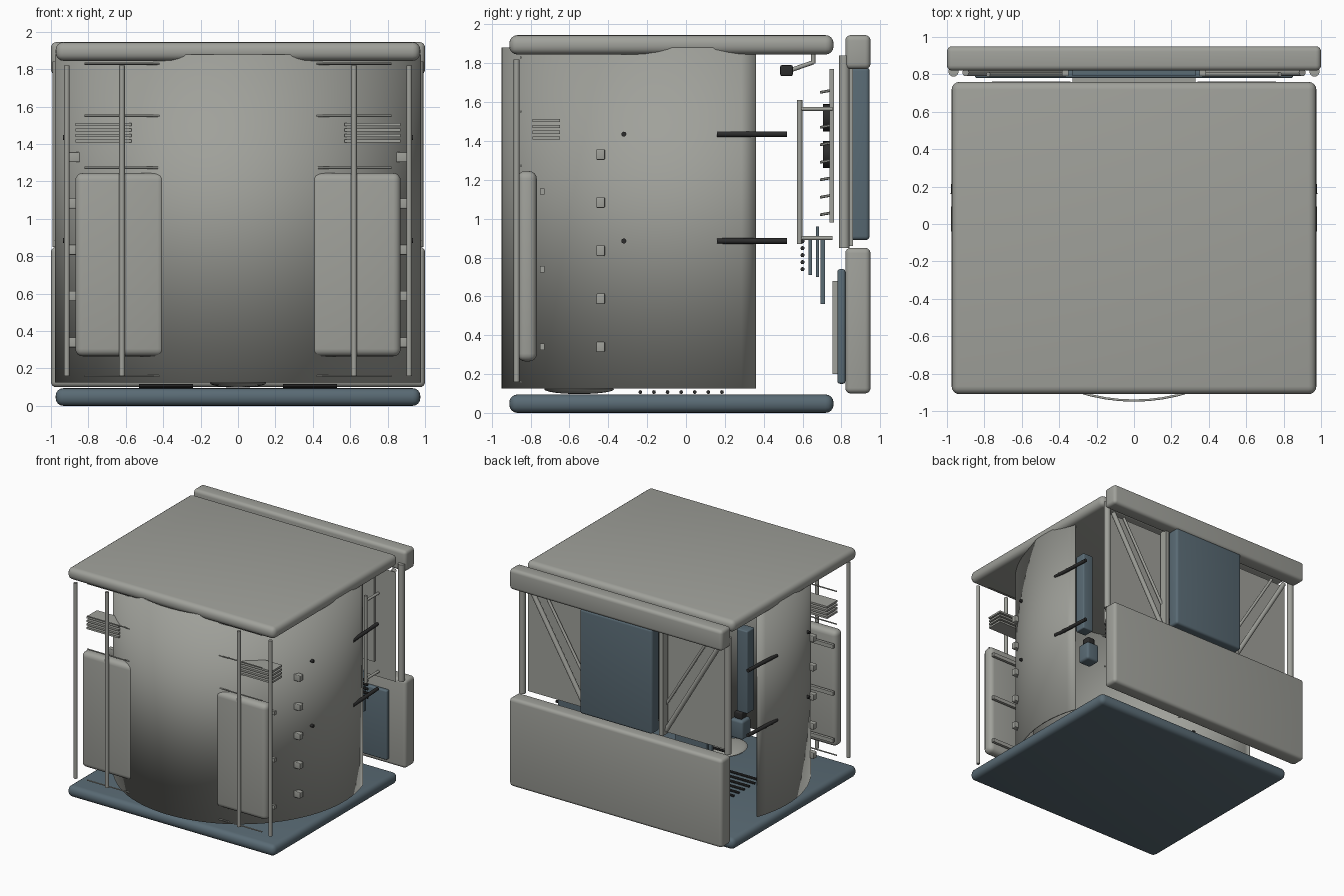
import bpy, bmesh, math
from mathutils import Vector

cube = bpy.data.objects.get("Cube")
if cube:
    bpy.data.objects.remove(cube, do_unlink=True)


def material(name, rgb):
    m = bpy.data.materials.new(name)
    m.use_nodes = True
    m.diffuse_color = (*rgb, 1)
    m.node_tree.nodes["Principled BSDF"].inputs["Base Color"].default_value = (*rgb, 1)
    return m


GREY = material("warm grey", (0.35, 0.355, 0.325))
SLATE = material("slate blue", (0.1, 0.145, 0.175))
BLACK = material("soft black", (0.025, 0.025, 0.025))


def finish(name, bm, mat, smooth=True):
    me = bpy.data.meshes.new(name)
    bm.to_mesh(me)
    bm.free()
    me.materials.append(mat)
    ob = bpy.data.objects.new(name, me)
    bpy.context.collection.objects.link(ob)
    if smooth:
        bpy.ops.object.select_all(action='DESELECT')
        ob.select_set(True)
        bpy.context.view_layer.objects.active = ob
        bpy.ops.object.shade_smooth_by_angle(angle=math.radians(35))
    return ob


def box(name, x, y, z, mat=GREY, bevel=0.0):
    """Box from (low, high) ranges, with optional rounded edges."""
    bm = bmesh.new()
    bmesh.ops.create_cube(bm, size=1)
    for v in bm.verts:
        v.co = [(r[0] + r[1]) / 2 + c * (r[1] - r[0]) for c, r in zip(v.co, (x, y, z))]
    if bevel:
        bmesh.ops.bevel(bm, geom=bm.edges[:], offset=bevel, segments=4,
                        profile=0.5, affect='EDGES')
    return finish(name, bm, mat, bool(bevel))


def tube(name, a, b, r, mat=GREY, sides=12):
    """Round bar between two points."""
    a, b = Vector(a), Vector(b)
    bm = bmesh.new()
    bmesh.ops.create_cone(bm, cap_ends=True, segments=sides, radius1=r, radius2=r,
                          depth=(b - a).length)
    turn = (b - a).to_track_quat('Z', 'Y').to_matrix()
    for v in bm.verts:
        v.co = turn @ v.co + (a + b) / 2
    return finish(name, bm, mat)


def span(side, lo, hi):
    return tuple(sorted((side * lo, side * hi)))


def shell_x(y):
    return math.sqrt(RADIUS ** 2 - (y - CENTRE_Y) ** 2)


# Floor and roof slabs
box("floor_slab", (-.975, .975), (-.91, .76), (0, .095), SLATE, .042)
box("roof_slab", (-.975, .975), (-.91, .76), (1.845, 1.945), GREY, .042)

# Curved front shell, open towards the back
RADIUS, CENTRE_Y = .98, .03
bm = bmesh.new()
start = math.asin((.36 - CENTRE_Y) / RADIUS)
sweep, steps = math.pi + 2 * start, 48
rows = []
for i in range(steps + 1):
    a = start - sweep * i / steps
    x, y = RADIUS * math.cos(a), CENTRE_Y + RADIUS * math.sin(a)
    rows.append([bm.verts.new((x, y, z)) for z in (.125, 1.88)])
for p, q in zip(rows, rows[1:]):
    bm.faces.new((p[0], p[1], q[1], q[0]))
bmesh.ops.recalc_face_normals(bm, faces=bm.faces[:])
bm.normal_update()
if sum(f.normal.dot(f.calc_center_median() - Vector((0, CENTRE_Y, 1))) for f in bm.faces) < 0:
    bmesh.ops.reverse_faces(bm, faces=bm.faces[:])
shell = finish("curved_shell", bm, GREY)
thick = shell.modifiers.new("thickness", 'SOLIDIFY')
thick.thickness = .012
thick.offset = -1

# Shallow dish under the shell front
bm = bmesh.new()
bmesh.ops.create_uvsphere(bm, u_segments=24, v_segments=12, radius=1)
for v in bm.verts:
    v.co = (v.co.x * .15, v.co.y * .18 - .55, v.co.z * .025 + .122)
finish("floor_dish", bm, GREY)

# Back wall: lower block, top beam and door
box("back_lower_block", (-1, 1), (.82, .95), (.1, .85), GREY, .028)
box("back_top_beam", (-1, 1), (.82, .95), (1.77, 1.945), GREY, .028)
box("back_door", (-.34, .34), (.84, .945), (.89, 1.78), SLATE, .02)
box("door_inner_panel", (-.33, .33), (.79, .84), (.98, 1.78), SLATE)
box("lower_inner_panel", (-.85, .85), (.78, .82), (.15, .74), SLATE, .012)
box("lower_inner_cover", (-.33, .33), (.755, .78), (.2, .68), GREY)

for s, label in ((1, "left"), (-1, "right")):
    # Ladder frame in front of the shell
    for x in (.62, .915):
        tube(f"{label}_front_pole", (s * x, -.872, .16), (s * x, -.872, 1.82), .015)
    for i in range(7):
        z = .16 + i * .2783
        wide = .38 if i % 3 else .36
        tube(f"{label}_rung", (s * (wide + .02), -.85, z), (s * .82, -.85, z), .006, sides=6)
    # Storage case and vent slats
    box(f"{label}_storage_case", span(s, .39, .87), (-.868, -.768), (.265, 1.245), GREY, .04)
    for i in range(4):
        z = 1.415 + i * .03
        box(f"{label}_vent_slat", span(s, .57, .87), (-.79, -.65), (z - .008, z + .008))
    # Small fittings on the shell side
    for i in range(5):
        z = .34 + i * .2475
        box(f"{label}_side_latch", span(s, .84, .905), (-.462, -.418), (z - .027, z + .027),
            GREY, .006)
    for z in (.34, .74, 1.14):
        box(f"{label}_case_clip", span(s, .6, .87), (-.752, -.728), (z - .016, z + .016))
    # Black side bars and studs
    for z in (.885, 1.435):
        tube(f"{label}_side_bar", (s * .965, .16, z), (s * .945, .52, z), .015, BLACK)
        x = shell_x(-.32)
        tube(f"{label}_side_stud", (s * (x - .03), -.32, z), (s * (x + .02), -.32, z),
             .013, BLACK)
    # Floor grille
    for i in range(7):
        y = -.235 + i * .07
        tube(f"{label}_grille_bar", (s * .24, y, .107), (s * .53, y, .107), .01, BLACK, 8)
    # Back corner post, window frame and struts
    tube(f"{label}_corner_post", (s * .965, .815, .85), (s * .965, .815, 1.84), .027, sides=16)
    box(f"{label}_window_jamb", span(s, .35, .385), (.79, .86), (.86, 1.78))
    tube(f"{label}_window_strut", (s * .9, .81, 1.77), (s * .38, .81, .89), .02)
    tube(f"{label}_window_brace", (s * .78, .8, 1.77), (s * .37, .8, 1.1), .012)
    # Window backing, one face looking backwards
    bm = bmesh.new()
    corners = [(x, .765, z) for x, z in ((.35, .85), (.35, 1.78), (.95, 1.78), (.95, .85))]
    face = bm.faces.new([bm.verts.new((s * x, y, z)) for x, y, z in corners])
    face.normal_update()
    if face.normal.y < 0:
        face.normal_flip()
    finish(f"{label}_window_backing", bm, GREY, False)
    # Inner handrail
    tube(f"{label}_handrail", (s * .79, .585, .87), (s * .79, .585, 1.61), .014)
    for z in (.9, 1.565):
        tube(f"{label}_handrail_arm", (s * .79, .585, z), (s * .79, .755, z), .011)
    # Instrument plates and switches by the handrail
    box(f"{label}_inner_plate", span(s, .34, .76), (.74, .762), (.98, 1.77))
    box(f"{label}_tall_plate", span(s, .4, .7), (.692, .715), (.56, .9), SLATE)
    box(f"{label}_short_plate", span(s, .45, .7), (.63, .65), (.71, .9), SLATE)
    box(f"{label}_mid_plate", span(s, .4, .66), (.67, .685), (.7, .96), SLATE)
    for i in range(5):
        z = .74 + i * .036
        tube(f"{label}_key_row", (s * .5, .6, z), (s * .8, .6, z), .011, BLACK, 8)
    for i in range(8):
        z = 1.02 + i * .09
        tube(f"{label}_switch", (s * .6, .69, z), (s * .6, .745, z + .01), .007, sides=6)
    for z, r in ((1.33, .07), (1.52, .07)):
        tube(f"{label}_dial", (s * .48, .705, z), (s * .48, .74, z), r, BLACK, 20)
    # Side console inside the shell
    box(f"{label}_console_screen", span(s, .7, .8), (.22, .32), (.95, 1.65), SLATE, .01)
    box(f"{label}_console_box", span(s, .62, .74), (.18, .3), (.7, .86), SLATE, .02)
    box(f"{label}_console_cap", span(s, .645, .715), (.205, .275), (.86, .92), BLACK, .01)

# Overhead lamp
box("lamp_head", (-.06, .06), (.485, .55), (1.735, 1.79), BLACK, .008)
tube("lamp_arm", (0, .54, 1.765), (0, .655, 1.805), .011)
tube("lamp_hanger", (0, .655, 1.80), (0, .655, 1.85), .011)
